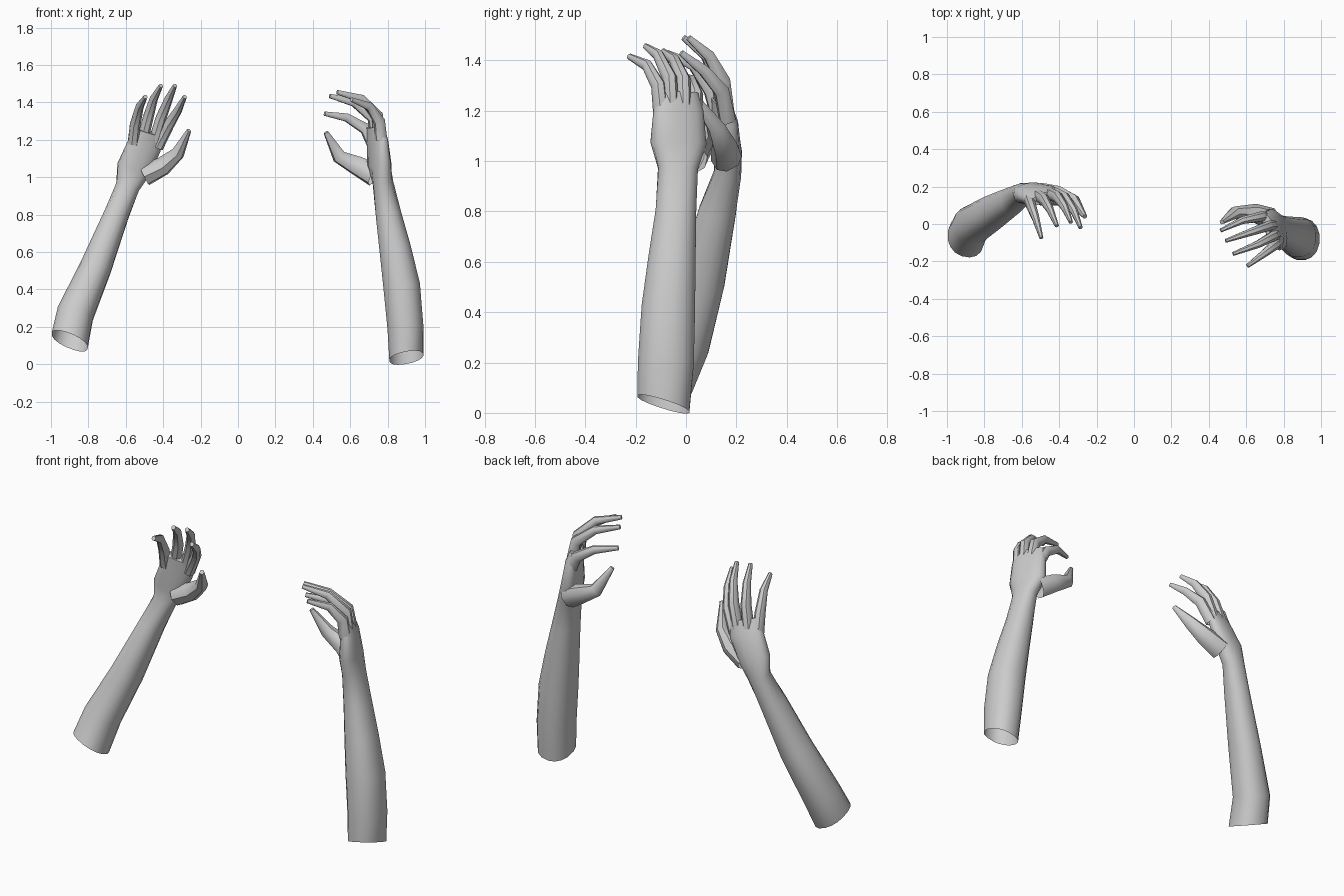
import bpy
import bmesh
from math import cos, sin, pi, radians
from mathutils import Vector

default_cube = bpy.data.objects.get("Cube")
if default_cube:
    bpy.data.objects.remove(default_cube, do_unlink=True)

# One plain grey for everything
grey = bpy.data.materials.new("plain_grey")
grey.use_nodes = True
colour = (0.6, 0.6, 0.6, 1)
grey.diffuse_color = colour
grey.node_tree.nodes["Principled BSDF"].inputs["Base Color"].default_value = colour


def tangent(points, i):
    """Direction of a path at one of its points."""
    before = points[max(i - 1, 0)]
    after = points[min(i + 1, len(points) - 1)]
    return (after - before).normalized()


def loft(name, sections, sides, start_normal=None, squareness=1.0):
    """Skin oval sections given as (centre, half width, half depth, turn).

    The turn is the heading of the width direction in plan, in degrees.
    The far end is closed; the near end stays open.
    """
    bm = bmesh.new()
    points = [Vector(section[0]) for section in sections]
    rings = []
    for i, (centre, width, depth, turn) in enumerate(sections):
        normal = tangent(points, i)
        if i == 0 and start_normal:
            normal = Vector(start_normal).normalized()
        heading = Vector((cos(radians(turn)), sin(radians(turn)), 0))
        across = (heading - normal * heading.dot(normal)).normalized()
        through = normal.cross(across)
        ring = []
        for k in range(sides):
            angle = 2 * pi * (k + 0.5) / sides
            c, s = cos(angle), sin(angle)
            # Flatten the oval slightly towards a rounded box
            c = abs(c) ** squareness * (1 if c > 0 else -1)
            s = abs(s) ** squareness * (1 if s > 0 else -1)
            ring.append(bm.verts.new(points[i] + across * width * c + through * depth * s))
        rings.append(ring)
    for low, high in zip(rings, rings[1:]):
        for k in range(sides):
            n = (k + 1) % sides
            bm.faces.new((low[k], low[n], high[n], high[k]))
    bm.faces.new(rings[-1])
    bm.normal_update()
    mesh = bpy.data.meshes.new(name)
    bm.to_mesh(mesh)
    bm.free()
    mesh.materials.append(grey)
    obj = bpy.data.objects.new(name, mesh)
    bpy.context.collection.objects.link(obj)
    bpy.ops.object.select_all(action="DESELECT")
    obj.select_set(True)
    bpy.context.view_layer.objects.active = obj
    bpy.ops.object.shade_smooth_by_angle(angle=radians(45))
    return obj


def digit(name, path, radii, turn):
    """A tapering finger or thumb with a blunt tip."""
    sections = [(p, r, r * 1.1, turn) for p, r in zip(path, radii)]
    loft(name, sections, 8, squareness=0.85)


FINGER_RADII = (0.03, 0.028, 0.021, 0.011)
THUMB_RADII = (0.055, 0.048, 0.034, 0.012)


def build_arm(side, sections, base_normal, digits, turn):
    loft(side + "_forearm_and_palm", sections, 16, base_normal, 0.9)
    for part, path in digits.items():
        radii = THUMB_RADII if part == "thumb" else FINGER_RADII
        digit(side + "_" + part, path, radii, turn)


# Left arm: upright forearm, palm turned inwards, thumb at the rear
left_sections = [
    ((.90, -.09, .035), .11, .093, 90),
    ((.895, -.08, .2), .113, .098, 90),
    ((.875, -.07, .42), .108, .1, 90),
    ((.84, -.055, .62), .095, .086, 90),
    ((.805, -.04, .8), .082, .07, 90),
    ((.775, -.032, .97), .08, .055, 95),
    ((.755, -.03, 1.07), .115, .055, 108),
    ((.745, -.03, 1.2), .105, .043, 112),
    ((.73, -.035, 1.27), .09, .028, 112),
]
left_digits = {
    "little_finger": [(.765, -.10, 1.2), (.755, -.11, 1.3), (.70, -.155, 1.38), (.607, -.225, 1.415)],
    "ring_finger": [(.755, -.06, 1.22), (.745, -.065, 1.33), (.66, -.11, 1.42), (.53, -.16, 1.455)],
    "middle_finger": [(.74, -.01, 1.22), (.72, -.01, 1.32), (.62, -.045, 1.4), (.49, -.09, 1.435)],
    "index_finger": [(.72, .03, 1.18), (.68, .04, 1.26), (.58, .02, 1.32), (.463, -.035, 1.34)],
    "thumb": [(.73, .03, 1.01), (.64, .06, 1.06), (.54, .06, 1.11), (.47, .01, 1.24)],
}
build_arm("left", left_sections, (-.2, .32, 1), left_digits, 110)

# Right arm: leaning forearm, palm to the front, fingers curling forwards
right_sections = [
    ((-.9, -.075, .125), .105, .11, 0),
    ((-.87, -.01, .27), .1, .105, 0),
    ((-.76, .06, .52), .085, .095, 0),
    ((-.65, .125, .8), .067, .075, 0),
    ((-.59, .165, .95), .065, .055, 5),
    ((-.56, .165, 1.04), .092, .055, 10),
    ((-.5, .155, 1.17), .095, .042, 15),
    ((-.475, .14, 1.24), .085, .028, 15),
]
right_digits = {
    "little_finger": [(-.56, .13, 1.18), (-.55, .10, 1.28), (-.525, .03, 1.38), (-.495, -.075, 1.43)],
    "ring_finger": [(-.51, .15, 1.2), (-.48, .13, 1.32), (-.45, .08, 1.42), (-.412, -.01, 1.49)],
    "middle_finger": [(-.45, .16, 1.19), (-.41, .145, 1.32), (-.37, .09, 1.42), (-.337, .01, 1.49)],
    "index_finger": [(-.43, .165, 1.16), (-.37, .14, 1.28), (-.32, .07, 1.36), (-.285, -.02, 1.43)],
    "thumb": [(-.5, .16, 1.01), (-.4, .15, 1.06), (-.32, .12, 1.13), (-.262, .04, 1.25)],
}
build_arm("right", right_sections, (.45, .4, 1), right_digits, 10)
